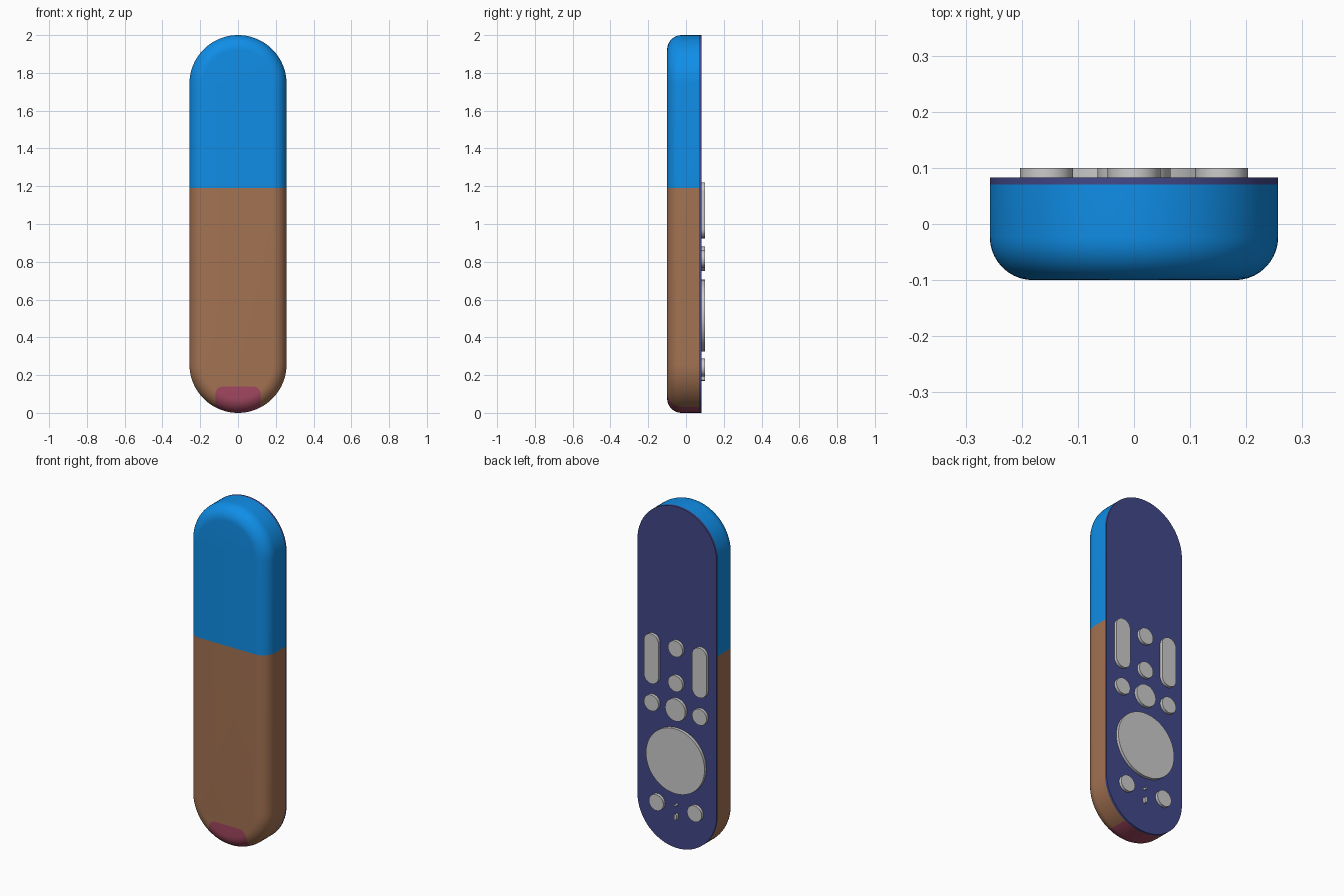
import bpy, bmesh
from math import sin, cos, pi

if "Cube" in bpy.data.objects:
    bpy.data.objects.remove(bpy.data.objects["Cube"])

R = 0.257        # outline radius of the remote
SPLIT = 1.19     # height of the colour break
EDGE = 0.077     # rounding of the front edge
FRONT, SEAM, FACE, TOP = -0.1, 0.07, 0.083, 0.1


def material(name, rgb):
    m = bpy.data.materials.new(name)
    m.diffuse_color = (*rgb, 1)
    m.use_nodes = True
    m.node_tree.nodes["Principled BSDF"].inputs["Base Color"].default_value = m.diffuse_color
    return m


def arc(cx, cz, r, start, end, n):
    return [(cx + r * cos(start + (end - start) * i / n),
             cz + r * sin(start + (end - start) * i / n)) for i in range(n + 1)]


def capsule(cx, cz, r, half=0.0, n=24):
    pts = arc(cx, cz + half, r, 0, pi, n) + arc(cx, cz - half, r, pi, 2 * pi, n)
    if half == 0:                       # plain circle: drop doubled points
        pts = pts[:n] + pts[n + 1:-1]
    return pts


def smooth(ob):
    bpy.ops.object.select_all(action='DESELECT')
    ob.select_set(True)
    bpy.context.view_layer.objects.active = ob
    bpy.ops.object.shade_smooth_by_angle(angle=0.6)


def loft(name, rings, mat=None):
    """Solid through rings given as (y, [(x, z), ...])."""
    bm = bmesh.new()
    loops = [[bm.verts.new((x, y, z)) for x, z in pts] for y, pts in rings]
    n = len(loops[0])
    for a, b in zip(loops, loops[1:]):
        for i in range(n):
            j = (i + 1) % n
            bm.faces.new((a[i], a[j], b[j], b[i]))
    bm.faces.new(loops[0])
    bm.faces.new(loops[-1])
    bmesh.ops.recalc_face_normals(bm, faces=bm.faces)
    me = bpy.data.meshes.new(name)
    bm.to_mesh(me)
    bm.free()
    ob = bpy.data.objects.new(name, me)
    bpy.context.collection.objects.link(ob)
    if mat:
        me.materials.append(mat)
    smooth(ob)
    return ob


def half_shell(name, upper, mat):
    def outline(d):
        r = R - d
        if upper:
            return [(r, SPLIT)] + arc(0, 2 - R, r, 0, pi, 40) + [(-r, SPLIT)]
        return [(-r, SPLIT)] + arc(0, R, r, pi, 2 * pi, 40) + [(r, SPLIT)]
    rings = [(SEAM, outline(0))]
    for i in range(11):
        a = pi / 2 * i / 10
        rings.append((FRONT + EDGE * (1 - sin(a)), outline(EDGE * (1 - cos(a)))))
    return loft(name, rings, mat)


def boolean(ob, cutter, operation):
    mod = ob.modifiers.new("cut", 'BOOLEAN')
    mod.object, mod.operation, mod.solver = cutter, operation, 'EXACT'
    bpy.context.view_layer.objects.active = ob
    bpy.ops.object.modifier_apply(modifier=mod.name)
    smooth(ob)


blue = material("blue", (0.005, 0.27, 0.80))
brown = material("brown", (0.37, 0.17, 0.085))
pink = material("pink", (0.37, 0.065, 0.12))
indigo = material("indigo", (0.055, 0.065, 0.25))

# Two-tone shell
half_shell("upper_shell", True, blue)
lower = half_shell("lower_shell", False, brown)
tab = half_shell("bottom_tab", False, pink)

# Rounded tab let into the bottom end
w, h, c = 0.12, 0.14, 0.04
shape = ([(w, -0.2)] + arc(w - c, h - c, c, 0, pi / 2, 8)
         + arc(c - w, h - c, c, pi / 2, pi, 8) + [(-w, -0.2)])
cutter = loft("tab_cutter", [(-0.3, shape), (0.3, shape)])
cutter.hide_render = True
boolean(lower, cutter, 'DIFFERENCE')
boolean(tab, cutter, 'INTERSECT')
bpy.data.objects.remove(cutter)

# Flat button plate
plate = capsule(0, 1, R, 1 - R, 40)
loft("button_plate", [(SEAM, plate), (FACE, plate)], indigo)

# Buttons: name, x, z, radius, half length of straight part
buttons = [("navigation_pad", 0, 0.515, 0.19, 0),
           ("centre_button", 0, 0.815, 0.065, 0),
           ("middle_button", 0, 0.97, 0.047, 0),
           ("top_button", 0, 1.173, 0.047, 0),
           ("indicator_dot", 0, 0.256, 0.007, 0),
           ("indicator_bar", 0, 0.187, 0.009, 0.008)]
for side, s in (("left", -1), ("right", 1)):
    buttons += [(side + "_rocker", s * 0.156, 1.074, 0.047, 0.099),
                (side + "_side_button", s * 0.156, 0.815, 0.047, 0),
                (side + "_lower_button", s * 0.124, 0.24, 0.047, 0)]
for name, x, z, r, half in buttons:
    ring = capsule(x, z, r, half)
    loft(name, [(FACE - 0.004, ring), (TOP, ring)])
